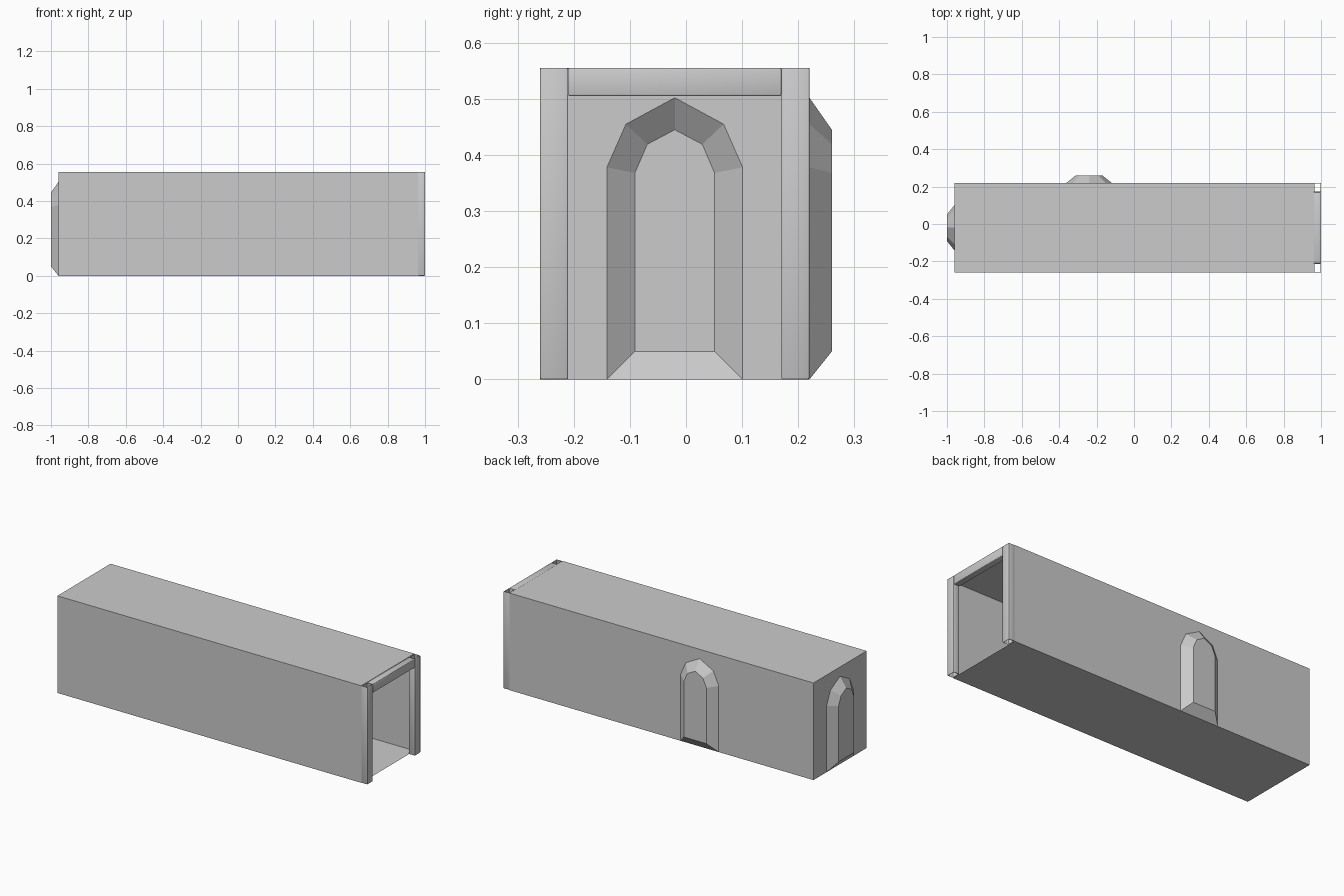
import bpy, bmesh
from mathutils import Vector

if "Cube" in bpy.data.objects:
    bpy.data.objects.remove(bpy.data.objects["Cube"])

X0, X1, XE = -0.96, 0.962, 1.0     # end wall, mouth of the shell, front of the frame
Y0, Y1, H = -0.26, 0.22, 0.555
DEPTH = 0.04                       # how far the alcoves push out


def arch(half):
    """Mirror a half outline (foot to apex) into a full arch."""
    return [(-u, z) for u, z in half] + [(u, z) for u, z in reversed(half[:-1])]


OUTER = arch([(0.121, 0), (0.121, 0.378), (0.087, 0.455), (0, 0.502)])
INNER = arch([(0.071, 0.05), (0.071, 0.368), (0.049, 0.419), (0, 0.445)])


def finish(name, bm):
    bmesh.ops.remove_doubles(bm, verts=bm.verts, dist=1e-5)
    me = bpy.data.meshes.new(name)
    bm.to_mesh(me)
    bm.free()
    ob = bpy.data.objects.new(name, me)
    bpy.context.collection.objects.link(ob)
    return ob


def face(bm, pts):
    return bm.faces.new([bm.verts.new(p) for p in pts])


def alcove_wall(bm, lo, hi, centre, place):
    """Wall with an arched hole and a tapered alcove behind it."""
    hole = [(centre + u, z) for u, z in OUTER]
    back = [(centre + u, z) for u, z in INNER]
    face(bm, [place(u, z, 0) for u, z in [(lo, 0)] + hole + [(hi, 0), (hi, H), (lo, H)]])
    face(bm, [place(u, z, DEPTH) for u, z in back])
    n = len(hole)
    for i in range(n):
        j = (i + 1) % n
        face(bm, [place(*hole[i], 0), place(*hole[j], 0),
                  place(*back[j], DEPTH), place(*back[i], DEPTH)])


# Thin-walled corridor, open at the +x end
bm = bmesh.new()
for z in (0, H):
    face(bm, [(X0, Y0, z), (X1, Y0, z), (X1, Y1, z), (X0, Y1, z)])
face(bm, [(X0, Y0, 0), (X1, Y0, 0), (X1, Y0, H), (X0, Y0, H)])
alcove_wall(bm, X0, X1, -0.24, lambda u, z, d: (u, Y1 + d, z))
alcove_wall(bm, Y0, Y1, -0.02, lambda u, z, d: (X0 - d, u, z))
bmesh.ops.remove_doubles(bm, verts=bm.verts, dist=1e-5)
bmesh.ops.recalc_face_normals(bm, faces=bm.faces)
finish("corridor_shell", bm)


def beam(name, lo, hi, hollow=False):
    """Softly rounded bar; hollow bars lose their top and bottom caps."""
    lo, hi = Vector(lo), Vector(hi)
    bm = bmesh.new()
    bmesh.ops.create_cube(bm, size=1)
    for v in bm.verts:
        v.co = (lo + hi) / 2 + v.co * (hi - lo)
    bmesh.ops.bevel(bm, geom=bm.edges[:], offset=0.003, segments=2,
                    profile=0.5, affect='EDGES')
    bm.normal_update()
    if hollow:
        caps = [f for f in bm.faces if abs(f.normal.z) > 0.99]
        bmesh.ops.delete(bm, geom=caps, context='FACES')
    for f in bm.faces:
        f.smooth = True
    finish(name, bm)


# Door frame around the open end
beam("left_post", (X1, Y0, 0), (XE, Y0 + 0.05, H), True)
beam("right_post", (X1, Y1 - 0.05, 0), (XE, Y1, H), True)
beam("lintel", (X1, Y0 + 0.05, H - 0.05), (XE, Y1 - 0.05, H))
